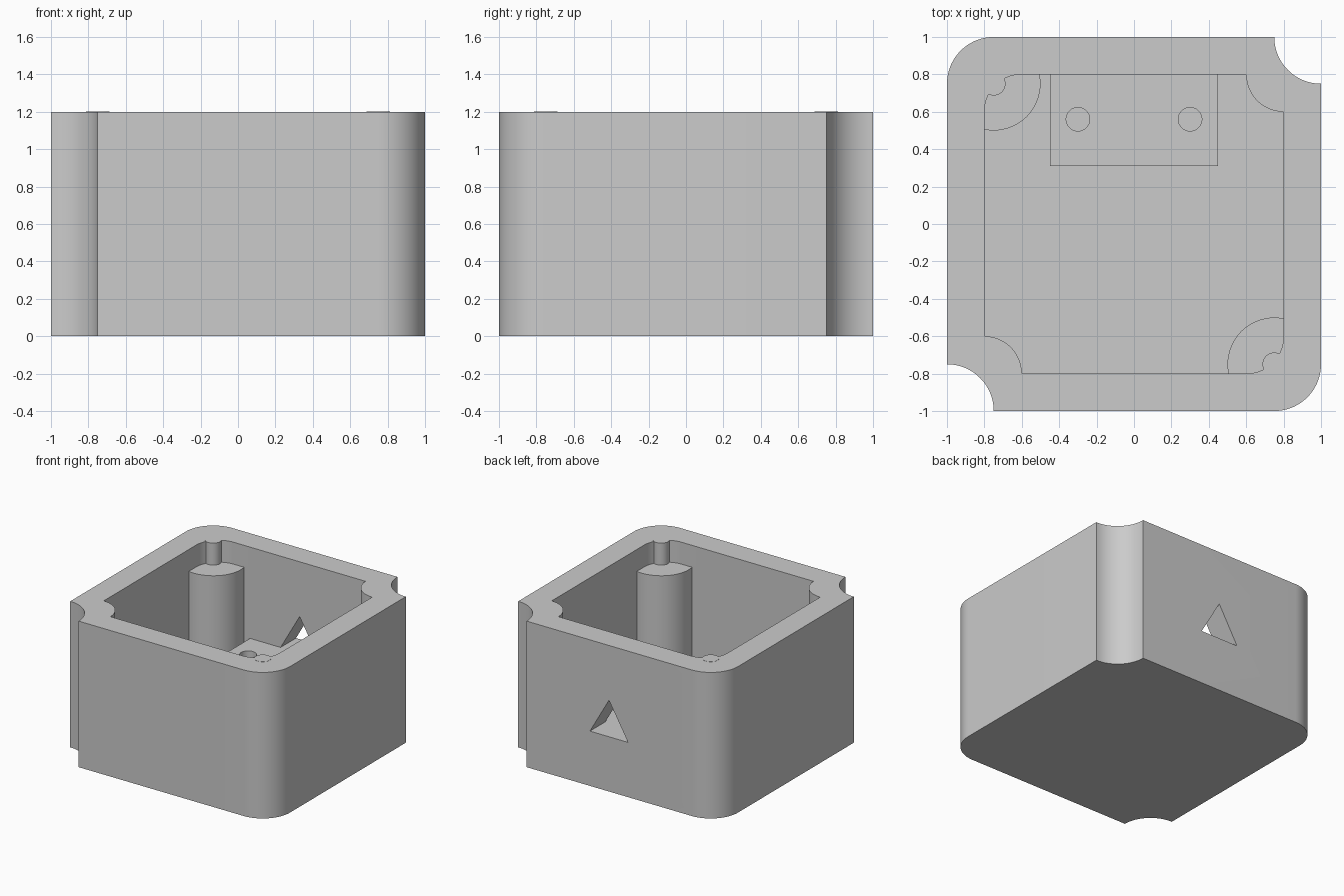
import bpy
import bmesh
from math import cos, sin, pi
from mathutils import Vector

default_cube = bpy.data.objects.get("Cube")
if default_cube:
    bpy.data.objects.remove(default_cube, do_unlink=True)

HEIGHT, FLOOR = 1.2, 0.2
POST_TOP, LEDGE_TOP = 1.02, 0.45

grey = bpy.data.materials.new("plain grey")
grey.use_nodes = True
grey.diffuse_color = (0.6, 0.6, 0.6, 1)
grey.node_tree.nodes["Principled BSDF"].inputs["Base Color"].default_value = (0.6, 0.6, 0.6, 1)


def prism(name, outline, offset):
    """Extrude a closed outline of 3D points along an offset."""
    bm = bmesh.new()
    face = bm.faces.new([bm.verts.new(p) for p in outline])
    top = bmesh.ops.extrude_face_region(bm, geom=[face])["geom"]
    verts = [g for g in top if isinstance(g, bmesh.types.BMVert)]
    bmesh.ops.translate(bm, verts=verts, vec=offset)
    bmesh.ops.recalc_face_normals(bm, faces=bm.faces)
    mesh = bpy.data.meshes.new(name)
    bm.to_mesh(mesh)
    bm.free()
    mesh.materials.append(grey)
    obj = bpy.data.objects.new(name, mesh)
    bpy.context.collection.objects.link(obj)
    return obj


def cylinder(name, x, y, radius, z0, z1, sides=64):
    ring = [(x + radius * cos(2 * pi * i / sides), y + radius * sin(2 * pi * i / sides), z0)
            for i in range(sides)]
    return prism(name, ring, Vector((0, 0, z1 - z0)))


def case_outline(half, radius, z, steps=20):
    """Square with two scooped corners and two rounded corners, alternating."""
    points = []
    for i in range(4):
        angle = pi / 4 + i * pi / 2
        sx, sy = (1 if cos(angle) > 0 else -1), (1 if sin(angle) > 0 else -1)
        scooped = i % 2 == 0
        reach = half if scooped else half - radius
        for k in range(steps + 1):
            t = (k / steps - 0.5) * pi / 2
            a = angle + pi - t if scooped else angle + t
            points.append((sx * reach + radius * cos(a), sy * reach + radius * sin(a), z))
    return points


def subtract(target, cutter):
    """Cut one object from another and discard the cutter."""
    mod = target.modifiers.new("cut", "BOOLEAN")
    mod.operation = "DIFFERENCE"
    mod.solver = "EXACT"
    mod.object = cutter
    bpy.context.view_layer.objects.active = target
    bpy.ops.object.modifier_apply(modifier=mod.name)
    bpy.data.objects.remove(cutter, do_unlink=True)


def smooth(obj):
    bpy.ops.object.select_all(action="DESELECT")
    obj.select_set(True)
    bpy.context.view_layer.objects.active = obj
    bpy.ops.object.shade_smooth_by_angle(angle=pi / 6)


# Cavity, leaving room for the corner posts and the rear ledge
cavity = prism("cavity", case_outline(0.8, 0.2, FLOOR), Vector((0, 0, HEIGHT)))
for side in (-1, 1):
    subtract(cavity, cylinder("post", side * 0.75, -side * 0.75, 0.25, 0.1, POST_TOP))
ledge = [(-0.45, 0.31, 0.1), (0.45, 0.31, 0.1), (0.45, 0.9, 0.1), (-0.45, 0.9, 0.1)]
subtract(cavity, prism("ledge", ledge, Vector((0, 0, LEDGE_TOP - 0.1))))

# Case body
case = prism("case_body", case_outline(1, 0.25, 0), Vector((0, 0, HEIGHT)))
subtract(case, cavity)

# Screw holes in the ledge
for side in (-1, 1):
    subtract(case, cylinder("hole", side * 0.3, 0.56, 0.063, 0.2, 0.6, 32))

# Triangular opening through the back wall
triangle = [(0.2 * cos(a), 0.7, 0.55 + 0.2 * sin(a))
            for a in (pi / 2 + k * 2 * pi / 3 for k in range(3))]
subtract(case, prism("opening", triangle, Vector((0, 0.5, 0))))
smooth(case)

# Locating pins on the posts
for side, label in ((-1, "back_right_pin"), (1, "front_left_pin")):
    smooth(cylinder(label, side * 0.75, -side * 0.75, 0.063, POST_TOP - 0.02, HEIGHT + 0.001, 32))
